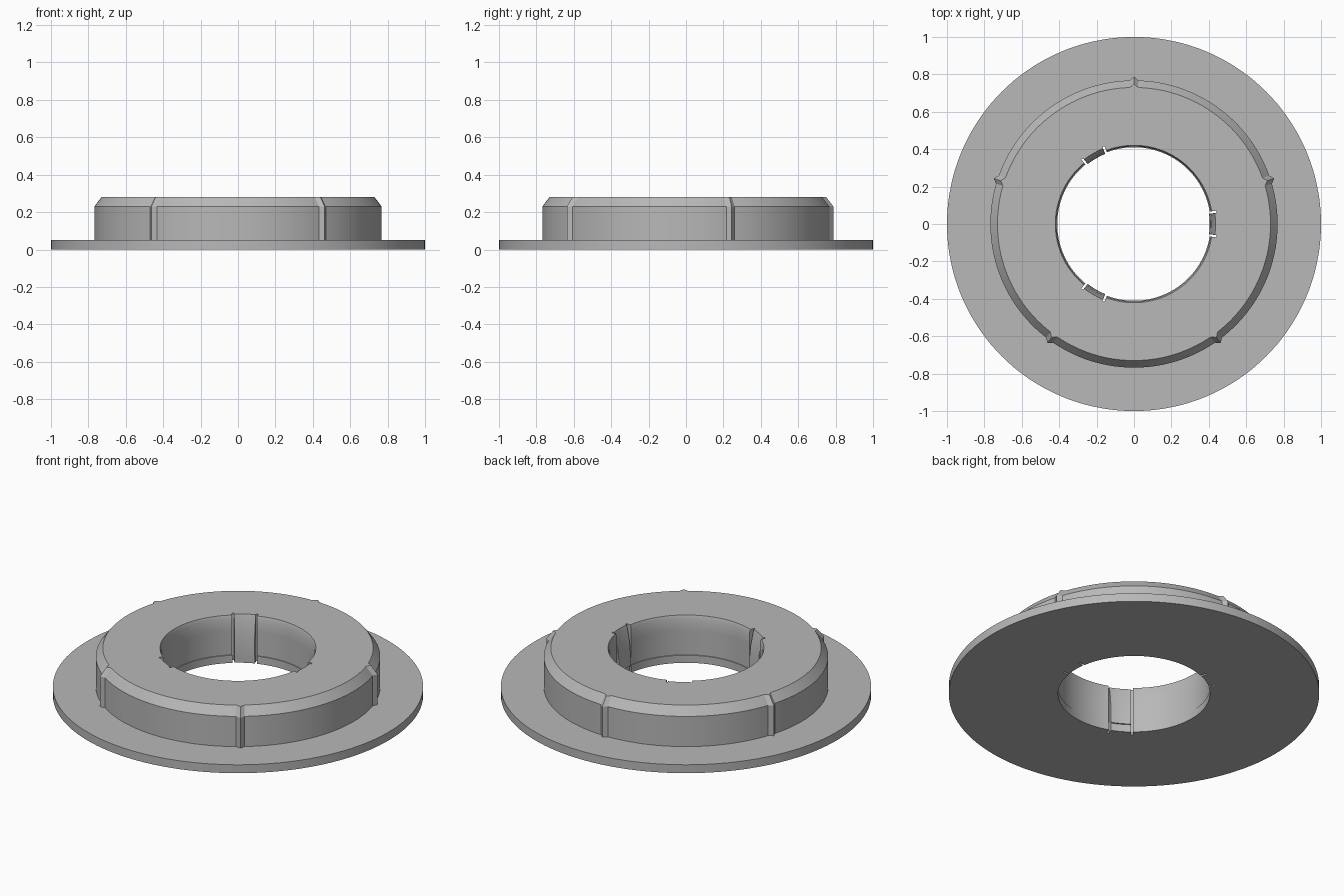
import bpy, bmesh
from math import pi, sin, cos, radians

cube = bpy.data.objects.get("Cube")
if cube:
    bpy.data.objects.remove(cube, do_unlink=True)

grey = bpy.data.materials.new("mid grey")
grey.use_nodes = True
colour = (0.48, 0.48, 0.48, 1)
grey.diffuse_color = colour
grey.node_tree.nodes["Principled BSDF"].inputs["Base Color"].default_value = colour

HEIGHT, FLANGE = 0.28, 0.05
RIDGES = [radians(18 + 72 * i) for i in range(5)]
CLIPS = [radians(120 * i) for i in range(3)]
RIDGE_HALF, RIDGE_OUT = 0.03, 0.02
SLIT_IN, SLIT_OUT, EPS = 0.135, 0.162, 0.0006


def nearest(a, centres):
    """Smallest angular distance from a to any of the centres."""
    return min(abs((a - c + pi) % (2 * pi) - pi) for c in centres)


def bore(a):
    """Bore profile, bottom to top: plain wall, slit or sprung clip."""
    d = nearest(a, CLIPS)
    heights = (0, 0.045, 0.046, 0.10, 0.19, 0.26, HEIGHT)
    if d < SLIT_IN:
        radii = (0.412, 0.412, 0.405, 0.406, 0.415, 0.430, 0.436)
    elif d < SLIT_OUT:
        radii = (0.445,) * 7
    else:
        radii = (0.410, 0.410, 0.414, 0.414, 0.414, 0.414, 0.421)
    return list(zip(radii, heights))


def outside(a):
    """Outer profile, top to bottom: chamfered hub with ridges, then flange."""
    bump = RIDGE_OUT * max(0, 1 - nearest(a, RIDGES) / RIDGE_HALF)
    return [(0.73 + bump, HEIGHT), (0.768 + bump, 0.23),
            (0.768 + bump, FLANGE), (1, FLANGE), (1, 0)]


# Angles: an even circle plus the corners of each ridge and slit
special = [c + s for c in RIDGES for s in (-RIDGE_HALF, 0, RIDGE_HALF)]
for c in CLIPS:
    for edge in (SLIT_IN, SLIT_OUT):
        for side in (-1, 1):
            special += [c + side * (edge - EPS), c + side * (edge + EPS)]
special = [a % (2 * pi) for a in special]
even = [2 * pi * i / 144 for i in range(144)]
angles = sorted(special + [a for a in even if nearest(a, special) > 0.008])

# Sweep the profile round the axis
bm = bmesh.new()
rings = [[bm.verts.new((r * cos(a), r * sin(a), z)) for r, z in bore(a) + outside(a)]
         for a in angles]
for i, ring in enumerate(rings):
    after = rings[(i + 1) % len(rings)]
    for j in range(len(ring)):
        k = (j + 1) % len(ring)
        bm.faces.new((ring[j], after[j], after[k], ring[k]))
bmesh.ops.recalc_face_normals(bm, faces=bm.faces)

mesh = bpy.data.meshes.new("flanged_hub")
bm.to_mesh(mesh)
bm.free()
mesh.materials.append(grey)
hub = bpy.data.objects.new("flanged_hub", mesh)
bpy.context.collection.objects.link(hub)

bpy.ops.object.select_all(action="DESELECT")
hub.select_set(True)
bpy.context.view_layer.objects.active = hub
bpy.ops.object.shade_smooth_by_angle(angle=radians(25))
